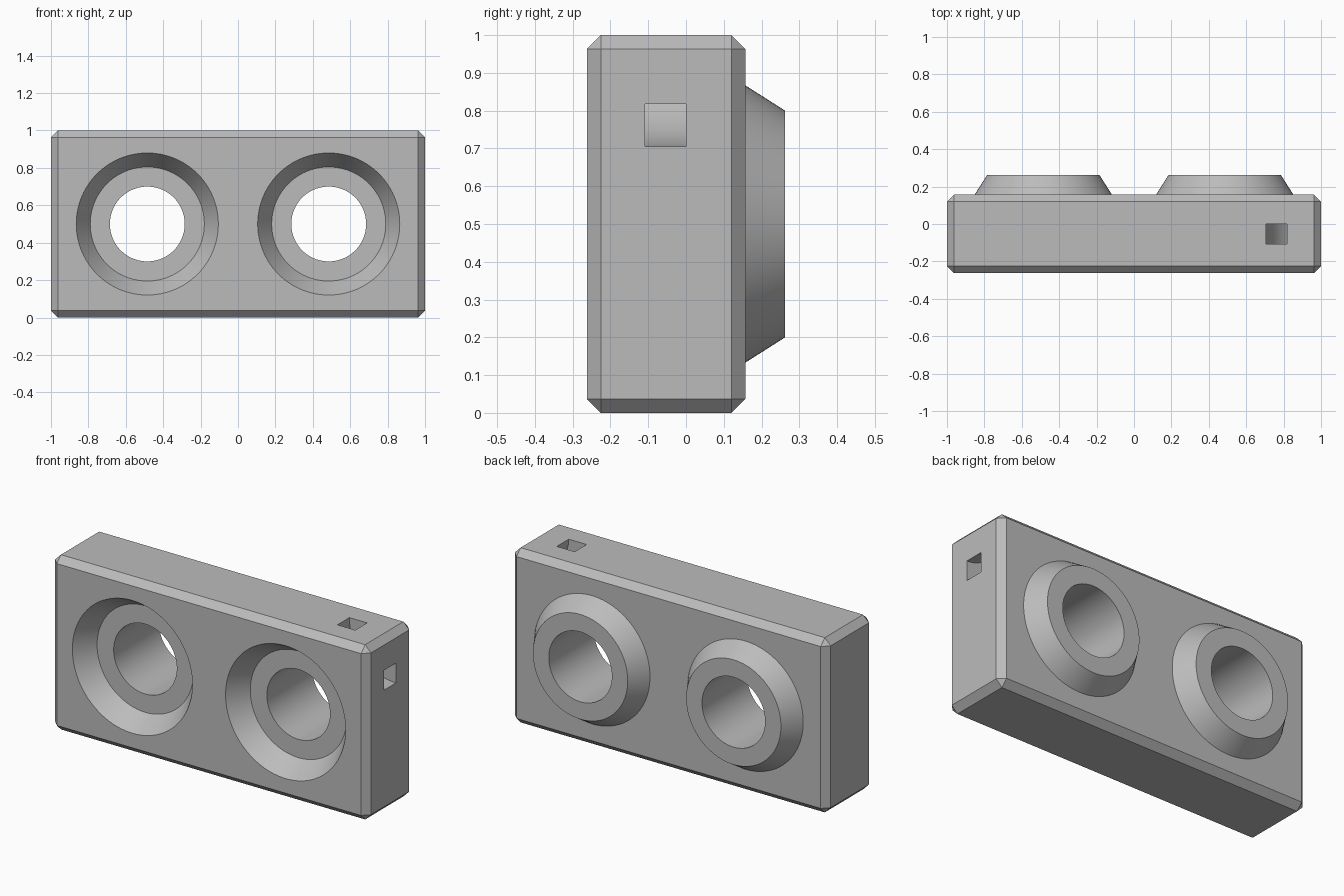
import bpy, bmesh
from math import sin, cos, tau, radians

if "Cube" in bpy.data.objects:
    bpy.data.objects.remove(bpy.data.objects["Cube"], do_unlink=True)

FRONT, BACK, TIP = -0.2625, 0.157, 0.2625
SEGMENTS = 96

# One plain grey for the whole part
grey = bpy.data.materials.new("plain grey")
grey.use_nodes = True
colour = (0.5, 0.5, 0.5, 1)
grey.diffuse_color = colour
grey.node_tree.nodes["Principled BSDF"].inputs["Base Color"].default_value = colour


def make_object(name, bm):
    bmesh.ops.recalc_face_normals(bm, faces=bm.faces)
    mesh = bpy.data.meshes.new(name)
    bm.to_mesh(mesh)
    bm.free()
    mesh.materials.append(grey)
    obj = bpy.data.objects.new(name, mesh)
    bpy.context.collection.objects.link(obj)
    return obj


def lathe(name, profile, x, z, closed=False):
    """Turn (radius, y) points about a y-parallel axis; closed makes a ring."""
    bm = bmesh.new()
    rings = []
    for r, y in profile:
        rings.append([bm.verts.new((x + r * cos(tau * i / SEGMENTS), y,
                                    z + r * sin(tau * i / SEGMENTS)))
                      for i in range(SEGMENTS)])
    pairs = list(zip(rings, rings[1:]))
    if closed:
        pairs.append((rings[-1], rings[0]))
    else:
        bm.faces.new(rings[0])
        bm.faces.new(rings[-1])
    for a, b in pairs:
        for i in range(SEGMENTS):
            j = (i + 1) % SEGMENTS
            bm.faces.new((a[i], a[j], b[j], b[i]))
    return make_object(name, bm)


def combine(target, tool, operation):
    mod = target.modifiers.new("combine", "BOOLEAN")
    mod.operation, mod.solver, mod.object = operation, "EXACT", tool
    bpy.context.view_layer.objects.active = target
    bpy.ops.object.modifier_apply(modifier=mod.name)
    bpy.data.objects.remove(tool, do_unlink=True)


# Chamfered block
bm = bmesh.new()
bmesh.ops.create_cube(bm, size=1)
for v in bm.verts:
    v.co = (v.co.x * 2, v.co.y * (BACK - FRONT) + (BACK + FRONT) / 2, v.co.z + 0.5)
bmesh.ops.bevel(bm, geom=bm.edges[:], offset=0.037, offset_type="OFFSET",
                segments=1, affect="EDGES")
block = make_object("connector_block", bm)

for x in (-0.485, 0.485):
    # Tapered stud on the back, sunk slightly into the block
    combine(block, lathe("stud", [(0.38, BACK - 0.02), (0.367, BACK), (0.3, TIP)],
                         x, 0.5), "UNION")
    # Matching tapered socket in the front with a bore right through
    combine(block, lathe("socket_cutter",
                         [(0.404, FRONT - 0.0375), (0.305, -0.146),
                          (0.2, -0.146), (0.2, TIP + 0.05)], x, 0.5), "DIFFERENCE")

# Curved square passage joining the left side to the top
combine(block, lathe("passage_cutter",
                     [(0.182, -0.108), (0.295, -0.108), (0.295, 0), (0.182, 0)],
                     1, 1, closed=True), "DIFFERENCE")

# Smooth round walls, sharp edges
bpy.ops.object.select_all(action="DESELECT")
block.select_set(True)
bpy.context.view_layer.objects.active = block
bpy.ops.object.shade_smooth_by_angle(angle=radians(25))
